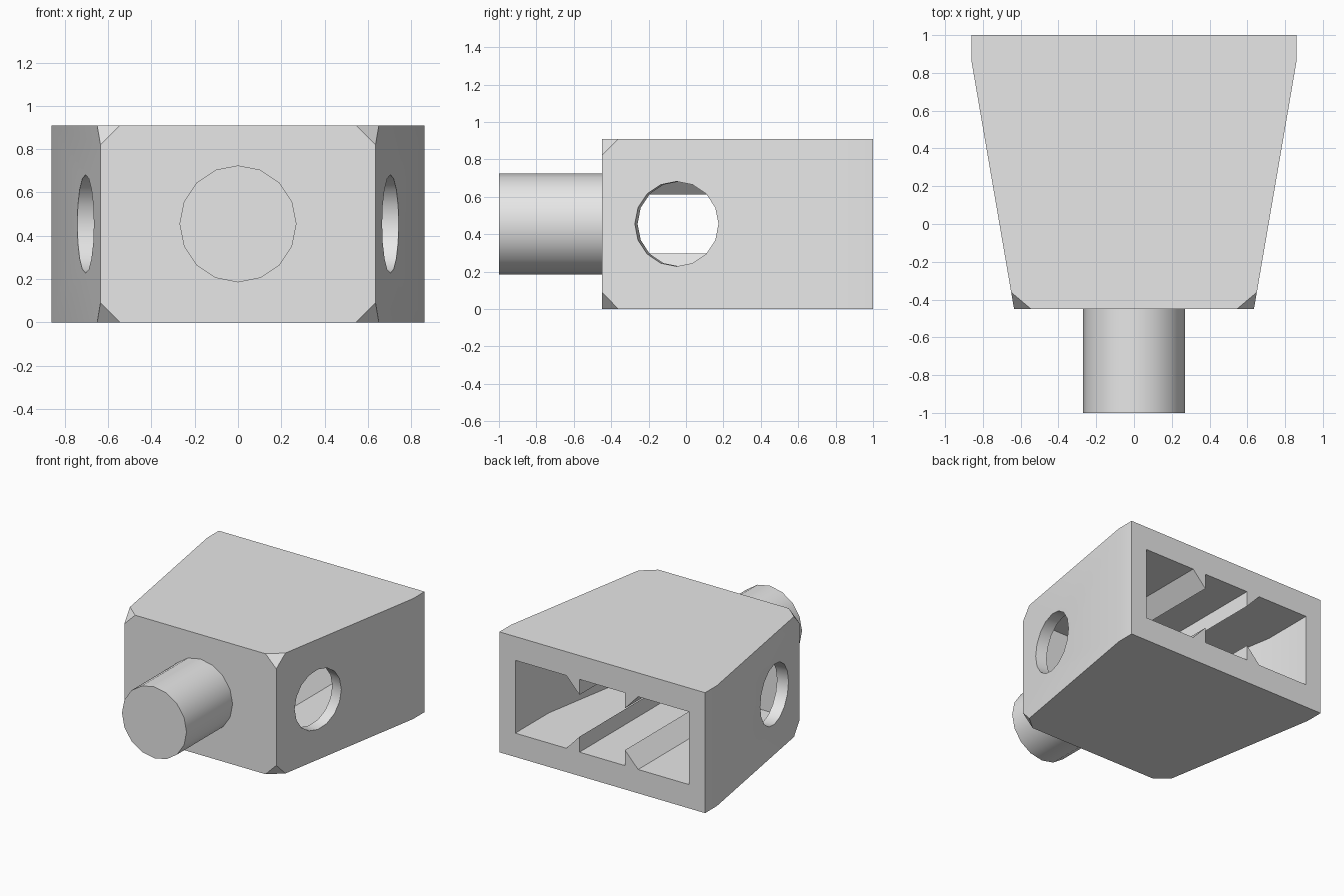
import bpy
import bmesh
import math
from mathutils import Matrix, Vector

cube = bpy.data.objects.get("Cube")
if cube:
    bpy.data.objects.remove(cube, do_unlink=True)

HEIGHT = 0.91
MID = HEIGHT / 2
SLOPE = (0.86 - 0.635) / 1.31          # sideways taper per unit of depth

grey = bpy.data.materials.new("plain grey")
grey.use_nodes = True
grey.diffuse_color = (0.8, 0.8, 0.8, 1)
grey.node_tree.nodes["Principled BSDF"].inputs["Base Color"].default_value = (0.8, 0.8, 0.8, 1)


def finish(name, bm):
    bmesh.ops.recalc_face_normals(bm, faces=bm.faces)
    mesh = bpy.data.meshes.new(name)
    bm.to_mesh(mesh)
    bm.free()
    mesh.materials.append(grey)
    obj = bpy.data.objects.new(name, mesh)
    bpy.context.collection.objects.link(obj)
    return obj


def prism(points, direction):
    """Extrude a flat outline along a direction."""
    bm = bmesh.new()
    face = bm.faces.new([bm.verts.new(p) for p in points])
    grown = bmesh.ops.extrude_face_region(bm, geom=[face])
    moved = [v for v in grown["geom"] if isinstance(v, bmesh.types.BMVert)]
    bmesh.ops.translate(bm, verts=moved, vec=direction)
    return bm


def rod(start, end, radius):
    """Sixteen-sided cylinder between two points, with a corner at its top."""
    start, end = Vector(start), Vector(end)
    axis = (end - start).normalized()
    side = axis.cross(Vector((0, 0, 1))).normalized()
    turn = [i * math.tau / 16 for i in range(16)]
    ring = [start + radius * (side * math.cos(a) + Vector((0, 0, math.sin(a)))) for a in turn]
    return prism(ring, end - start)


def boolean(target, tool, operation):
    mod = target.modifiers.new(operation, "BOOLEAN")
    mod.operation = operation
    mod.solver = "EXACT"
    mod.object = tool
    bpy.context.view_layer.objects.active = target
    bpy.ops.object.modifier_apply(modifier=mod.name)
    bpy.data.objects.remove(tool, do_unlink=True)


def both_sides(half):
    return half + [(-x, y) for x, y in reversed(half)]


# Tapered housing with clipped front corners
outline = both_sides([(0.635, -0.45), (0.86, 0.86), (0.86, 1)])
bm = prism([(x, y, 0) for x, y in outline], (0, 0, HEIGHT))
corners = [v for v in bm.verts if v.co.y < -0.4]
bmesh.ops.bevel(bm, geom=corners, offset=0.09, segments=1, affect="VERTICES")
housing = finish("housing", bm)

# Rear cavity: ridged opening profile limited by a tapered plan
quarter = [(0.727, 0.275), (0.3, 0.275), (0.19, 0.158), (0.19, 0.275)]
upper = both_sides(quarter)
profile = upper + [(x, -z) for x, z in reversed(upper)]
cavity = finish("cavity_cutter", prism([(x, 1.1, MID + z) for x, z in profile], (0, -1.38, 0)))
front_half = 0.727 - SLOPE * 0.95
plan = both_sides([(front_half, -0.35), (0.727, 0.6), (0.74, 0.6), (0.74, 1.2)])
limit = finish("cavity_limit", prism([(x, y, 0.05) for x, y in plan], (0, 0, 0.8)))
boolean(cavity, limit, "INTERSECT")
boolean(housing, cavity, "DIFFERENCE")

# Round holes square to the slanted sides
for side in (1, -1):
    centre = Vector((side * (0.635 + SLOPE * 0.4), -0.05, MID))
    normal = Vector((side, -SLOPE, 0)).normalized()
    hole = finish("hole_cutter", rod(centre + normal * 0.2, centre - normal * 0.2, 0.227))
    boolean(housing, hole, "DIFFERENCE")

# Round front peg
peg = finish("front_peg", rod((0, -1, MID), (0, -0.44, MID), 0.27))

for obj in (housing, peg):
    bpy.ops.object.select_all(action="DESELECT")
    obj.select_set(True)
    bpy.context.view_layer.objects.active = obj
    bpy.ops.object.shade_smooth_by_angle(angle=math.radians(30))
